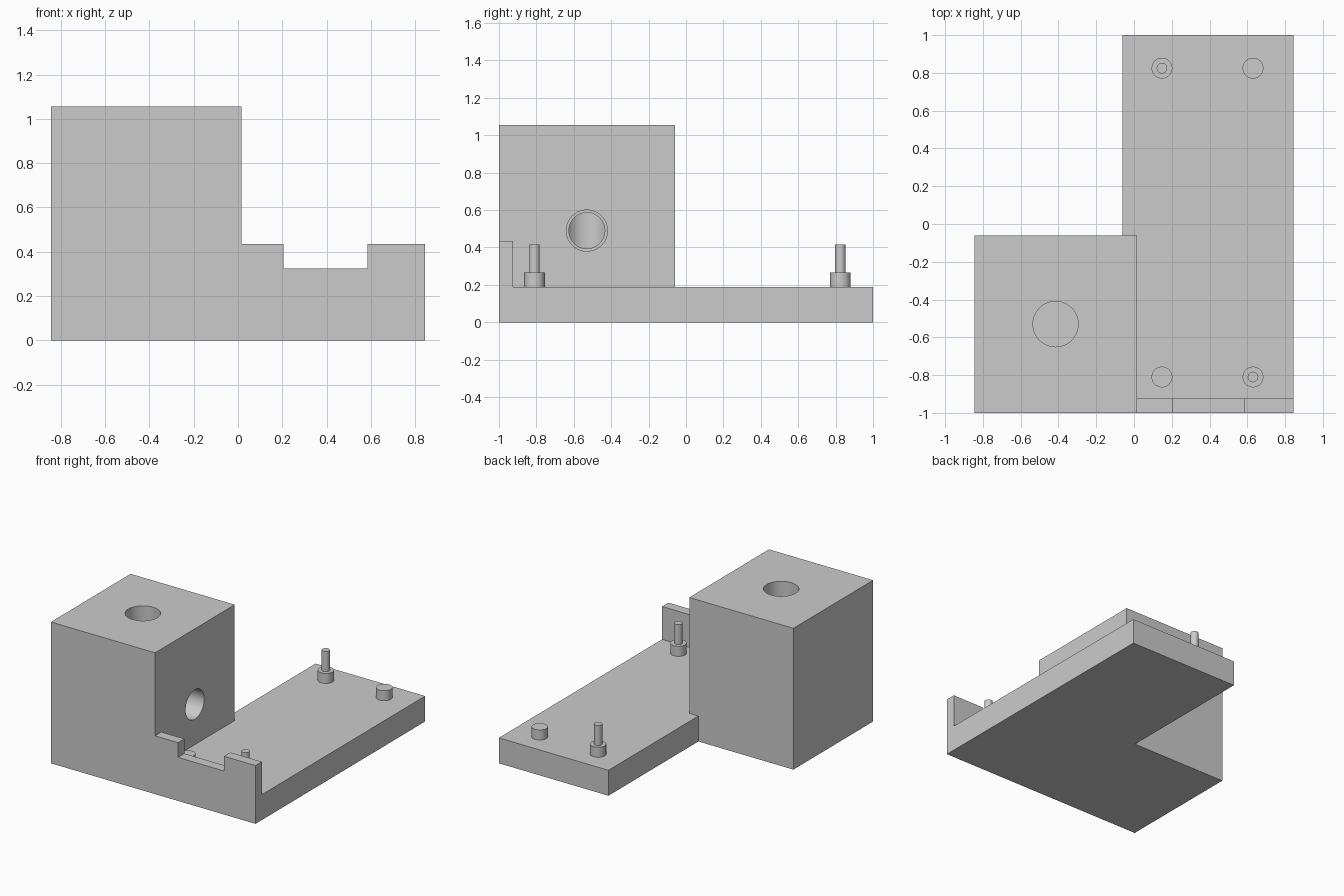
import bpy
import bmesh
from math import radians, pi
from mathutils import Matrix, Vector

cube = bpy.data.objects.get("Cube")
if cube:
    bpy.data.objects.remove(cube, do_unlink=True)

GREY = bpy.data.materials.new("plain grey")
GREY.use_nodes = True
GREY.diffuse_color = (0.6, 0.6, 0.6, 1)
GREY.node_tree.nodes["Principled BSDF"].inputs["Base Color"].default_value = (0.6, 0.6, 0.6, 1)


def finish(name, bm):
    bmesh.ops.recalc_face_normals(bm, faces=bm.faces)
    mesh = bpy.data.meshes.new(name)
    bm.to_mesh(mesh)
    bm.free()
    mesh.materials.append(GREY)
    obj = bpy.data.objects.new(name, mesh)
    bpy.context.collection.objects.link(obj)
    return obj


def prism(name, profile, y0, y1):
    """Extrude an x-z profile from y0 to y1."""
    bm = bmesh.new()
    face = bm.faces.new([bm.verts.new((x, y0, z)) for x, z in profile])
    ext = bmesh.ops.extrude_face_region(bm, geom=[face])
    verts = [v for v in ext["geom"] if isinstance(v, bmesh.types.BMVert)]
    bmesh.ops.translate(bm, verts=verts, vec=(0, y1 - y0, 0))
    return finish(name, bm)


def box(name, x0, x1, y0, y1, z1):
    return prism(name, [(x0, 0), (x1, 0), (x1, z1), (x0, z1)], y0, y1)


def rod(name, start, end, radius):
    """Cylinder between two points."""
    a, b = Vector(start), Vector(end)
    turn = Matrix.Rotation(pi / 2, 4, "Y") if abs(b.x - a.x) > 0 else Matrix()
    bm = bmesh.new()
    bmesh.ops.create_cone(bm, cap_ends=True, segments=48, radius1=radius, radius2=radius,
                          depth=(b - a).length,
                          matrix=Matrix.Translation((a + b) / 2) @ turn)
    return finish(name, bm)


def combine(target, tool, operation):
    tool.hide_render = True
    mod = target.modifiers.new(operation.lower(), "BOOLEAN")
    mod.operation = operation
    mod.solver = "EXACT"
    mod.object = tool
    bpy.context.view_layer.objects.active = target
    bpy.ops.object.modifier_apply(modifier=mod.name)
    bpy.data.objects.remove(tool, do_unlink=True)


def smooth(obj):
    bpy.ops.object.select_all(action="DESELECT")
    obj.select_set(True)
    bpy.context.view_layer.objects.active = obj
    bpy.ops.object.shade_smooth_by_angle(angle=radians(30))


# Body: tall block, long base plate and notched front lip
body = box("body", -0.845, 0.015, -1, -0.06, 1.055)
plate = box("base_plate", -0.06, 0.845, -1, 1, 0.19)
lip = prism("front_lip", [(-0.1, 0), (0.845, 0), (0.845, 0.435), (0.585, 0.435),
                          (0.585, 0.325), (0.205, 0.325), (0.205, 0.435), (-0.1, 0.435)],
            -1, -0.925)
combine(body, plate, "UNION")
combine(body, lip, "UNION")

# Vertical bore meeting a stepped side bore
HX, HY, HZ = -0.415, -0.53, 0.49
combine(body, rod("top_bore", (HX, HY, 0.19), (HX, HY, 1.2), 0.12), "DIFFERENCE")
combine(body, rod("side_bore", (HX, HY, HZ), (0.1, HY, HZ), 0.096), "DIFFERENCE")
combine(body, rod("side_counterbore", (-0.22, HY, HZ), (0.1, HY, HZ), 0.11), "DIFFERENCE")
smooth(body)

# Four standoffs, with pins on one diagonal pair
for side, x in (("right", 0.148), ("left", 0.63)):
    for end, y in (("front", -0.81), ("back", 0.825)):
        smooth(rod(f"{end}_{side}_standoff", (x, y, 0.18), (x, y, 0.265), 0.055))
        if (side, end) in (("right", "back"), ("left", "front")):
            smooth(rod(f"{end}_{side}_pin", (x, y, 0.255), (x, y, 0.415), 0.028))
